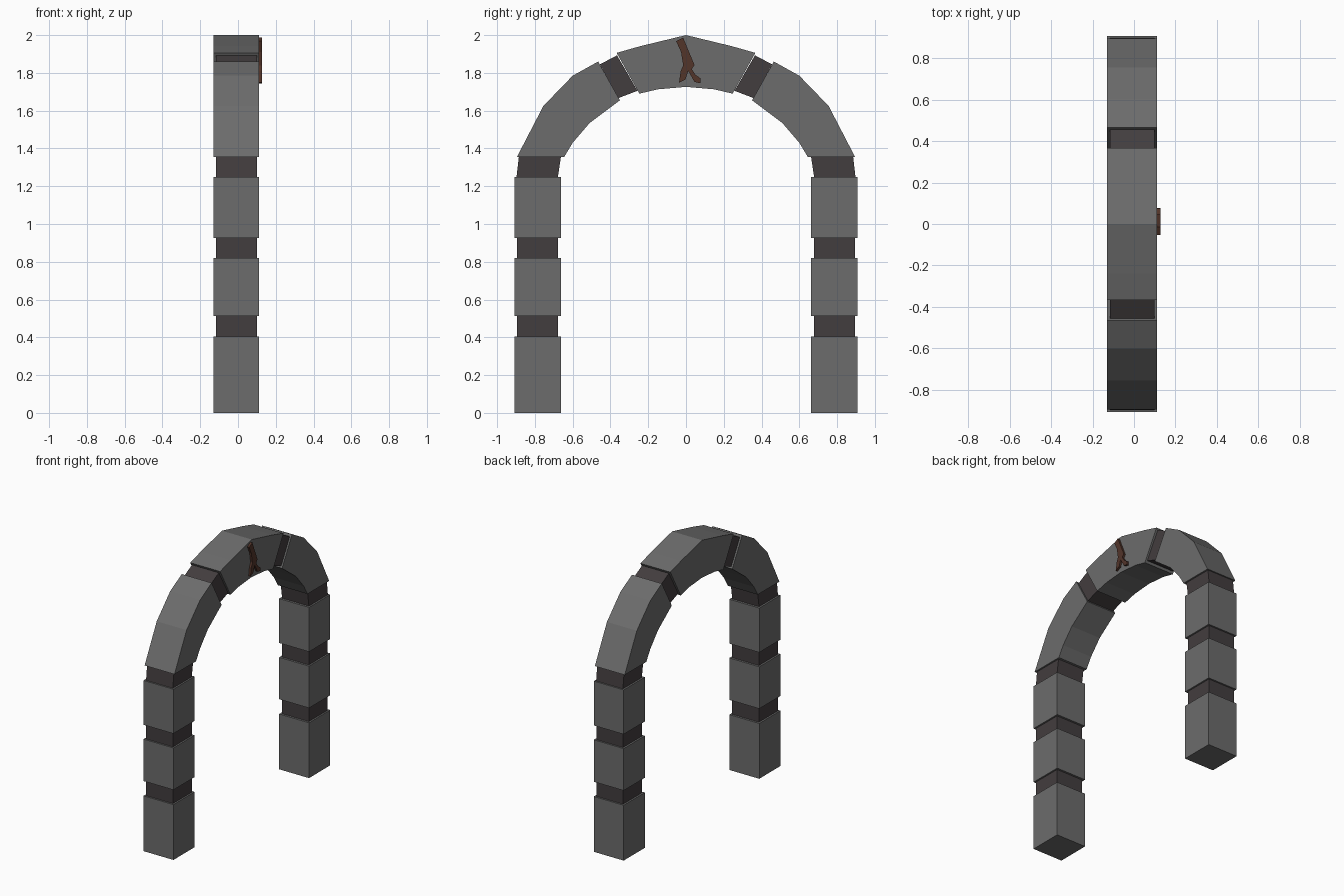
import bpy, bmesh

if "Cube" in bpy.data.objects:
    bpy.data.objects.remove(bpy.data.objects["Cube"])


def material(name, color):
    m = bpy.data.materials.new(name)
    m.diffuse_color = (*color, 1)
    m.use_nodes = True
    m.node_tree.nodes["Principled BSDF"].inputs["Base Color"].default_value = m.diffuse_color
    return m


STONE = material("stone", (0.15, 0.15, 0.15))
MORTAR = material("dark_stone", (0.055, 0.047, 0.049))
BROWN = material("crack_brown", (0.085, 0.035, 0.023))


def slab(name, profile, x0, x1, mat):
    """Extrude a (y, z) outline from x0 to x1."""
    bm = bmesh.new()
    face = bm.faces.new([bm.verts.new((x0, y, z)) for y, z in profile])
    ext = bmesh.ops.extrude_face_region(bm, geom=[face])
    verts = [v for v in ext["geom"] if isinstance(v, bmesh.types.BMVert)]
    bmesh.ops.translate(bm, verts=verts, vec=(x1 - x0, 0, 0))
    bmesh.ops.recalc_face_normals(bm, faces=bm.faces)
    me = bpy.data.meshes.new(name)
    bm.to_mesh(me)
    bm.free()
    me.materials.append(mat)
    ob = bpy.data.objects.new(name, me)
    bpy.context.collection.objects.link(ob)
    return ob


def block(name, profile):
    return slab(name, profile, -0.13, 0.112, STONE)


def band(name, profile):
    return slab(name, profile, -0.117, 0.1, MORTAR)


def rect(y0, y1, z0, z1):
    return [(y0, z0), (y1, z0), (y1, z1), (y0, z1)]


# Curved stone, springing band and tilted band (drawn for +y)
shoulder = [(0.895, 1.355), (0.755, 1.625), (0.6, 1.785), (0.465, 1.86),
            (0.35, 1.655), (0.51, 1.535), (0.6, 1.43), (0.645, 1.355)]
spring = [(0.678, 1.25), (0.897, 1.25), (0.885, 1.356), (0.662, 1.356)]
joint = [(0.456, 1.845), (0.365, 1.893), (0.257, 1.705), (0.357, 1.667)]

for side, s in (("left", -1), ("right", 1)):
    def flip(pts):
        return [(s * y, z) for y, z in pts]
    # Pillar blocks and the inset bands between them
    for i, (a, b) in enumerate([(0, 0.405), (0.513, 0.82), (0.925, 1.25)]):
        block(f"{side}_pillar_block_{i + 1}", flip(rect(0.662, 0.907, a, b)))
    for i, (a, b) in enumerate([(0.405, 0.513), (0.82, 0.925)]):
        band(f"{side}_pillar_band_{i + 1}", flip(rect(0.677, 0.895, a, b)))
    band(f"{side}_spring_band", flip(spring))
    block(f"{side}_shoulder_block", flip(shoulder))
    band(f"{side}_tilted_band", flip(joint))

# Top stone
half = [(0.367, 1.906), (0.24, 1.942)]
under = [(0.15, 1.713), (0.247, 1.69)]
block("keystone", half + [(0, 2.0)] + [(-y, z) for y, z in half[::-1]]
      + [(-y, z) for y, z in under[::-1]] + [(0, 1.726)] + under)

# Forked crack on the +x face
crack = [(-0.052, 1.968), (-0.015, 1.987), (0.01, 1.925), (0.045, 1.842),
         (0.03, 1.82), (0.05, 1.79), (0.076, 1.772), (0.077, 1.745),
         (0.045, 1.752), (0.012, 1.81), (-0.003, 1.765), (-0.037, 1.748),
         (-0.028, 1.81), (-0.015, 1.84), (-0.026, 1.91)]
slab("crack", crack, 0.108, 0.127, BROWN)
